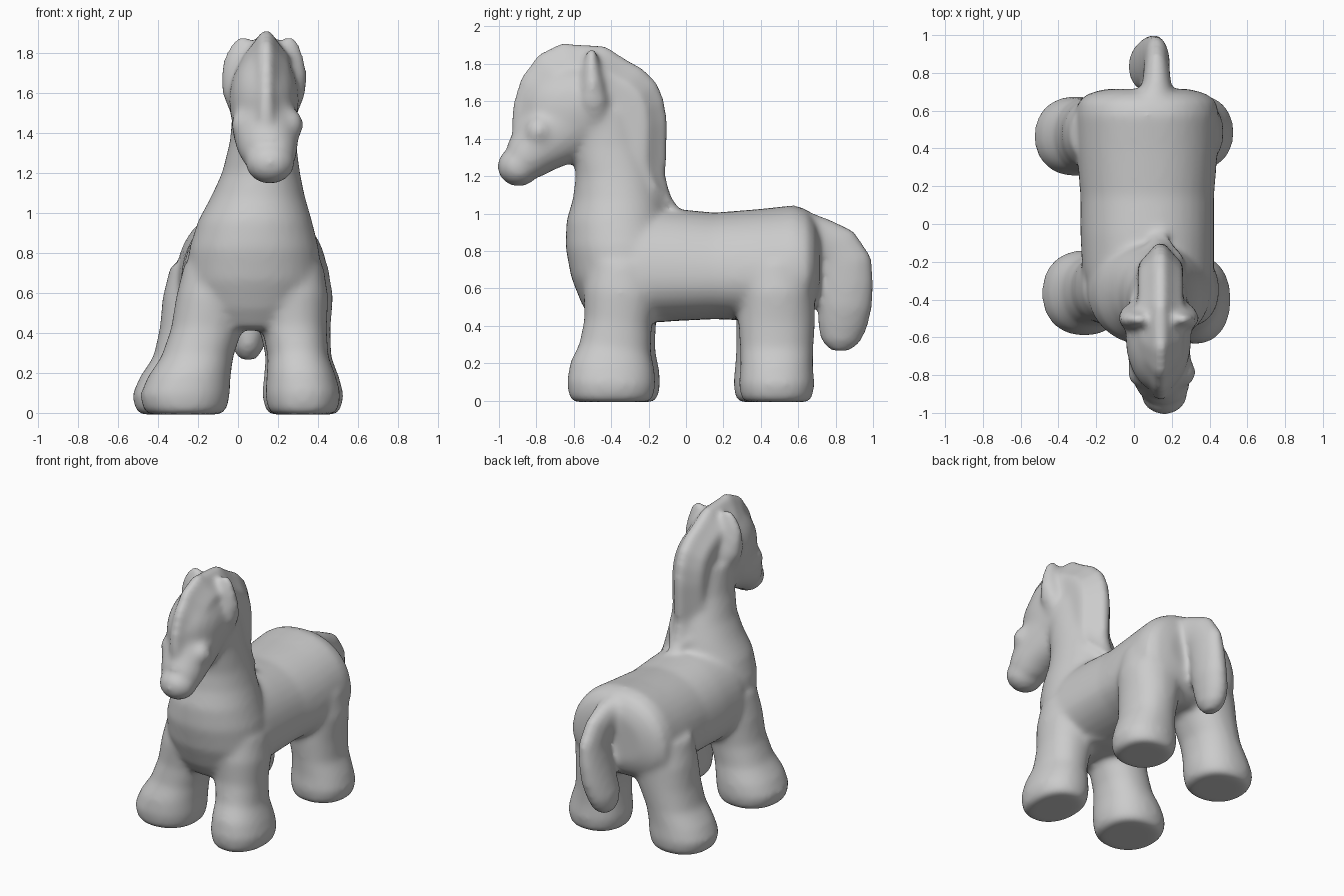
import bpy, bmesh, math
from mathutils import Vector, Matrix

bm = bmesh.new()
N = 32


def skin(rings):
    """Join rings of points into a closed shell."""
    rows = [[bm.verts.new(p) for p in r] for r in rings]
    n = len(rows[0])
    faces = [bm.faces.new((a[i], a[(i + 1) % n], b[(i + 1) % n], b[i]))
             for a, b in zip(rows, rows[1:]) for i in range(n)]
    faces += [bm.faces.new(rows[0][::-1]), bm.faces.new(rows[-1])]
    bmesh.ops.recalc_face_normals(bm, faces=faces)


def tube(stations, power=2.0, side=None, taper=0.0):
    """Loft (x, y, z, half width in x, half depth) along a path in the yz plane."""
    rings = []
    for i, (x, y, z, rx, rd) in enumerate(stations):
        a, b = stations[max(i - 1, 0)], stations[min(i + 1, len(stations) - 1)]
        t = Vector((0, b[1] - a[1], b[2] - a[2])).normalized()
        up = Vector(side) if side else Vector((0, -t.z, t.y))
        ring = []
        for k in range(N):
            c, s = math.cos(k * math.tau / N), math.sin(k * math.tau / N)
            v = math.copysign(abs(s) ** (2 / power), s)
            u = math.copysign(abs(c) ** (2 / power), c) * rx * (1 - taper * v)
            ring.append(Vector((x + u, y, z)) + up * v * rd)
        rings.append(ring)
    skin(rings)


def ball(loc, size):
    m = Matrix.Translation(loc) @ Matrix.Diagonal((*size, 1))
    bmesh.ops.create_uvsphere(bm, u_segments=24, v_segments=16, radius=1, matrix=m)


# Torso, pear-shaped in section, chest to rump
tube([(.08, -.50, .72, .25, .26), (.08, -.42, .72, .31, .31), (.075, -.25, .725, .345, .31),
      (.07, -.05, .725, .35, .30), (.07, .15, .72, .35, .285), (.07, .40, .725, .37, .30),
      (.07, .58, .735, .375, .31), (.07, .65, .74, .36, .28), (.07, .69, .74, .31, .23),
      (.07, .715, .74, .22, .16)], 2.3, (0, 0, 1), .13)

# Legs: hoof centre, hoof radii, upper centre and radii, waist size
for hx, hy, rx, ry, tx, ty, tr, td, waist in (
        (-.265, -.365, .22, .225, -.09, -.33, .20, .20, .84),
        (.325, -.40, .185, .235, .255, -.34, .19, .20, .82),
        (-.31, .465, .215, .21, -.13, .475, .23, .205, .95),
        (.325, .485, .20, .20, .26, .485, .21, .205, .98)):
    prof = []
    for z, k, kd, f in ((-.008, .82, .85, 0), (.02, .95, .96, 0), (.09, 1.02, 1.01, 0),
                        (.18, .94, .97, .12), (.28, .82, waist, .35),
                        (.42, .86, waist + .03, .62), (.58, 1.0, 1, .9), (.74, .9, .9, 1)):
        w = f if z > .4 else 0
        prof.append((hx + (tx - hx) * f, hy + (ty - hy) * f, z,
                     (rx + (tr - rx) * w) * k, (ry + (td - ry) * w) * kd))
    tube(prof, 2.2)

# Chest and neck, one rising column
tube([(.08, -.30, .42, .22, .20), (.08, -.30, .52, .31, .26), (.08, -.32, .66, .34, .295),
      (.08, -.35, .82, .325, .295), (.085, -.365, .96, .285, .275), (.10, -.36, 1.08, .235, .245),
      (.115, -.37, 1.20, .195, .22), (.125, -.41, 1.36, .165, .20), (.13, -.46, 1.55, .155, .20)],
     2.1, (0, 1, 0))

# Skull, muzzle and nose
ball((.13, -.60, 1.56), (.175, .29, .26))
tube([(.13, -.60, 1.52, .165, .22), (.135, -.72, 1.43, .165, .20), (.145, -.81, 1.34, .155, .15),
      (.155, -.87, 1.28, .135, .125)])
ball((.16, -.895, 1.252), (.125, .115, .108))

# Eyes and ears
for x, ear in ((.03, .015), (.262, .245)):
    ball((x, -.785, 1.44), (.065, .075, .08))
    tube([(.13 + (ear - .13) * .8, -.49, 1.48, .07, .08), (ear, -.495, 1.60, .095, .085),
          (ear, -.50, 1.70, .10, .065), (ear, -.505, 1.79, .082, .045),
          (ear + .01, -.505, 1.86, .045, .03), (ear + .01, -.505, 1.885, .015, .015)],
         2.0, (0, 1, 0))

# Mane: fin from forelock down the nape, thin along its crest
outline = [(-.93, 1.42), (-.935, 1.50), (-.92, 1.60), (-.885, 1.72), (-.79, 1.85), (-.67, 1.91),
           (-.55, 1.905), (-.43, 1.895), (-.33, 1.83), (-.23, 1.775), (-.155, 1.70), (-.115, 1.60),
           (-.10, 1.48), (-.105, 1.32), (-.11, 1.20), (-.08, 1.09), (-.02, 1.0), (-.35, 1.0),
           (-.42, 1.3), (-.6, 1.45)]
skin([[(.14 + dx, -.47 + (y + .47) * s, 1.47 + (z - 1.47) * s) for y, z in outline]
      for dx, s in ((-.12, .70), (-.06, .87), (-.022, 1), (.022, 1), (.06, .87), (.12, .70))])

# Tail
tube([(.10, .58, .92, .13, .11), (.12, .72, .86, .08, .12), (.12, .80, .81, .07, .14),
      (.12, .85, .73, .07, .148), (.105, .855, .62, .08, .15), (.085, .85, .50, .09, .145),
      (.06, .835, .40, .09, .135), (.05, .825, .315, .075, .105), (.05, .825, .265, .04, .05)])

mesh = bpy.data.meshes.new("toy_pony")
bm.to_mesh(mesh)
bm.free()
pony = bpy.data.objects.new("toy_pony", mesh)
bpy.context.collection.objects.link(pony)

# Fuse the parts into one soft moulded skin
fuse = pony.modifiers.new("fuse", 'REMESH')
fuse.mode = 'VOXEL'
fuse.voxel_size = .018
fuse.use_smooth_shade = True
soft = pony.modifiers.new("soften", 'SMOOTH')
soft.factor = .5
soft.iterations = 14
